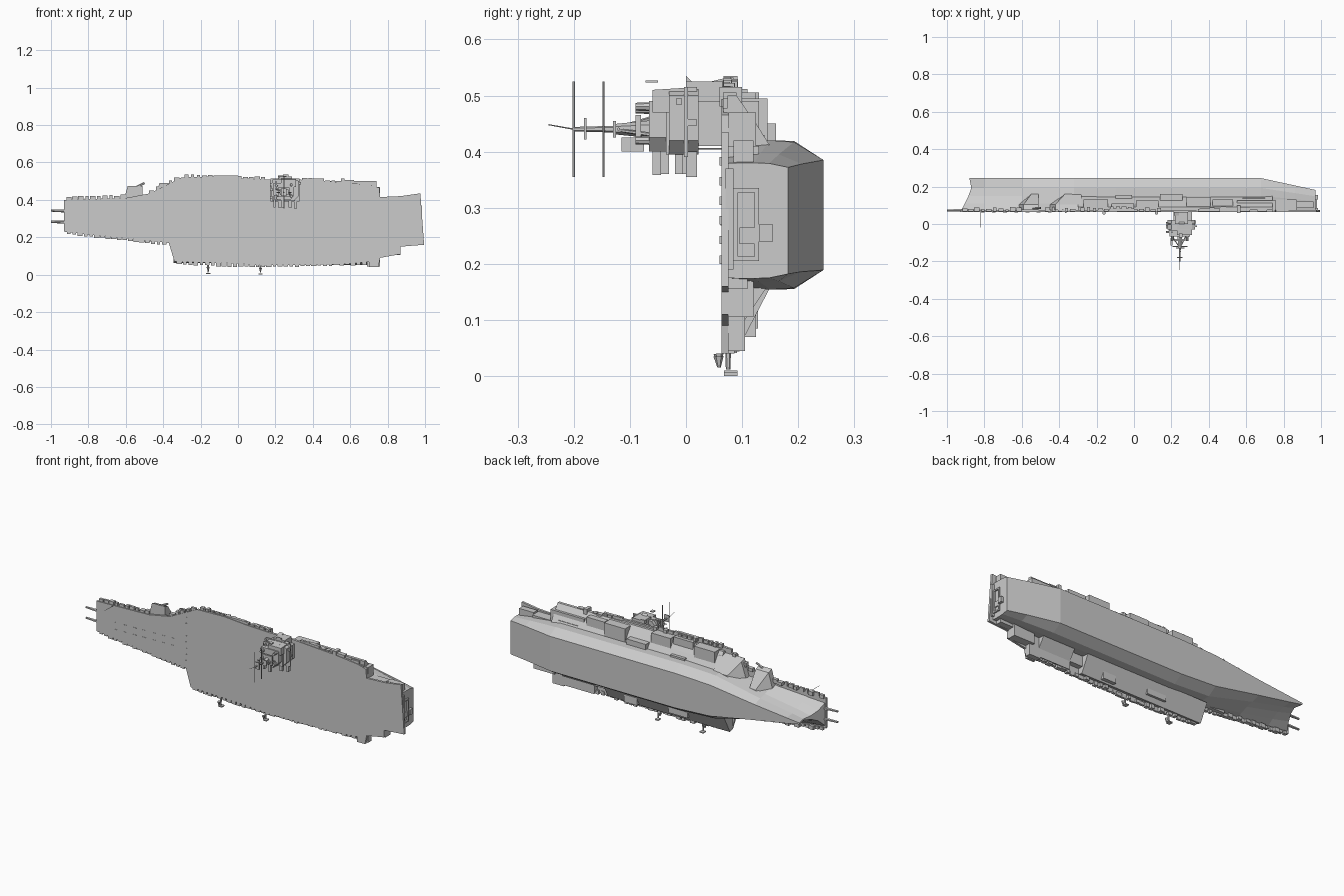
import bpy, bmesh, math, random
from mathutils import Vector, Matrix

random.seed(4)


def finish(name, bm):
    bmesh.ops.recalc_face_normals(bm, faces=bm.faces)
    me = bpy.data.meshes.new(name)
    bm.to_mesh(me)
    bm.free()
    ob = bpy.data.objects.new(name, me)
    bpy.context.collection.objects.link(ob)
    return ob


def loft(bm, rings):
    # Skin a list of equal closed rings and cap both ends
    vr = [[bm.verts.new(p) for p in r] for r in rings]
    n = len(vr[0])
    for a, b in zip(vr, vr[1:]):
        for i in range(n):
            j = (i + 1) % n
            bm.faces.new((a[i], a[j], b[j], b[i]))
    bm.faces.new(vr[0])
    bm.faces.new(vr[-1])


def prism_x(name, yz, x0, x1):
    bm = bmesh.new()
    loft(bm, [[(x, y, z) for y, z in yz] for x in (x0, x1)])
    return finish(name, bm)


def prism_y(name, xz, y0, y1):
    bm = bmesh.new()
    loft(bm, [[(x, y, z) for x, z in xz] for y in (y0, y1)])
    return finish(name, bm)


def boxes(name, items):
    # Each item is x0, x1, y0, y1, z0, z1
    bm = bmesh.new()
    for x0, x1, y0, y1, z0, z1 in items:
        loft(bm, [[(x0, y, z0), (x1, y, z0), (x1, y, z1), (x0, y, z1)] for y in (y0, y1)])
    return finish(name, bm)


def rods(name, items, sides=6):
    # Each item is start, end, start radius, end radius
    bm = bmesh.new()
    for a, b, r0, r1 in items:
        a, b = Vector(a), Vector(b)
        d = b - a
        m = Matrix.Translation((a + b) / 2) @ d.to_track_quat('Z', 'Y').to_matrix().to_4x4()
        bmesh.ops.create_cone(bm, cap_ends=True, segments=sides, radius1=r0, radius2=r1,
                              depth=d.length, matrix=m)
    return finish(name, bm)


# Hull: stations of half widths from deck to keel, with a raked stem and rising stern
levels = (0, .22, .46, .70, 1)
stem = (-.925, -.905, -.885, -.87, -.88)
stations = [
    (None, .308, .245, (.070, .030, .010, .004, .004)),
    (-.80, .304, .245, (.080, .052, .030, .020, .016)),
    (-.60, .297, .245, (.098, .085, .068, .058, .044)),
    (-.32, .289, .245, (.115, .122, .125, .122, .088)),
    (-.10, .287, .245, (.118, .130, .133, .132, .098)),
    (.68, .287, .245, (.118, .130, .133, .130, .098)),
    (.86, .282, .206, (.108, .112, .115, .113, .096)),
    (.97, .277, .182, (.102, .103, .103, .102, .095)),
]
rings = []
for x, zc, yb, hw in stations:
    pts = [(stem[i] if x is None else x, .07 + (yb - .07) * f, h)
           for i, (f, h) in enumerate(zip(levels, hw))]
    rings.append([(a, b, zc - h) for a, b, h in pts] + [(a, b, zc + h) for a, b, h in reversed(pts)])
bm = bmesh.new()
loft(bm, rings)
finish("hull", bm)

# Flight deck
deck = [(-.93, .23), (-.80, .215), (-.37, .17), (-.34, .07), (0, .06), (.12, .05), (.55, .055),
        (.70, .068), (.70, .04), (.75, .04), (.76, .09), (.87, .11), (.87, .15), (.995, .16),
        (.975, .435), (.87, .42), (.76, .415), (.755, .465), (.70, .48), (.55, .495), (.30, .51),
        (.15, .51), (0, .515), (-.13, .525), (-.30, .52), (-.40, .47), (-.47, .435), (-.60, .41),
        (-.93, .40)]
prism_y("flight_deck", deck, .063, .076)

# Port overhang with sloping underside
prism_x("port_overhang", [(.074, .07), (.10, .062), (.15, .158), (.074, .19)], -.345, .42)
prism_x("port_aft_overhang", [(.074, .07), (.105, .052), (.105, .10), (.145, .16), (.074, .19)], .50, .70)
boxes("port_galleries", [
    (.42, .50, .076, .105, .10, .18), (.69, .76, .075, .105, .045, .17),
    (.74, .87, .075, .12, .105, .19), (.85, .95, .076, .11, .155, .19),
    (-.10, .02, .115, .128, .085, .13), (.22, .30, .105, .125, .07, .13),
    (-.50, -.38, .076, .10, .178, .23)])

# Starboard overhang and its hanging compartments
prism_x("starboard_overhang", [(.074, .40), (.074, .50), (.09, .50), (.125, .45), (.15, .41)], -.30, .74)


def sponson(name, x0, x1, x2, zin, zout):
    bm = bmesh.new()
    loft(bm, [[(x0, .075, zin), (x2, .075, zin), (x2, .075, zout), (x0 + .03, .075, zout)],
              [(x0, .105, zin), (x2, .105, zin), (x2, .105, zout - .01), (x0 + .03, .105, zout - .01)],
              [(x1, .16, zin), (x2, .16, zin), (x2, .16, zin + .02), (x1, .16, zin + .02)]])
    return finish(name, bm)


sponson("bow_sponson", -.62, -.55, -.51, .36, .475)
sponson("forward_sponson", -.45, -.37, -.28, .39, .49)
boxes("starboard_compartments", [
    (-.27, -.14, .076, .13, .40, .505), (-.12, 0, .076, .11, .40, .512), (-.10, -.01, .11, .155, .39, .43),
    (.01, .13, .076, .125, .40, .505), (.14, .26, .076, .16, .39, .45), (.28, .41, .076, .145, .39, .495),
    (.42, .53, .076, .13, .39, .49), (.55, .76, .076, .125, .38, .47), (.58, .70, .125, .14, .38, .43),
    (.76, .87, .076, .13, .36, .41), (.87, .96, .085, .12, .36, .42)])
boxes("elevator_edges", [(-.13, .0, .066, .082, .51, .53), (.35, .46, .066, .082, .49, .515),
                         (.55, .57, .06, .10, .48, .515), (.57, .62, .066, .09, .49, .505),
                         (.66, .71, .066, .09, .47, .495)])

# Stern wall panels and openings
boxes("stern_panels", [
    (.965, .978, .085, .093, .21, .335), (.965, .978, .122, .130, .21, .335),
    (.965, .978, .085, .130, .205, .213), (.965, .978, .085, .130, .327, .335),
    (.965, .976, .095, .122, .235, .265), (.965, .985, .13, .155, .24, .27),
    (.94, .985, .07, .085, .19, .37)])

# Catwalks: broken rows of small boxes following the deck edges
walk = []
for (ax, az), (bx, bz), out in [((-.92, .23), (-.38, .172), -1), ((-.33, .07), (.12, .052), -1),
                                ((.12, .052), (.69, .068), -1), ((-.92, .40), (-.60, .412), 1),
                                ((-.48, .43), (-.31, .515), 1), ((-.29, .52), (.15, .508), 1),
                                ((.34, .505), (.74, .465), 1)]:
    n = int((bx - ax) / .03)
    for i in range(n):
        t = (i + .5) / n
        x, z = ax + (bx - ax) * t, az + (bz - az) * t
        w, d = random.uniform(.008, .015), random.uniform(.004, .011)
        walk.append((x - w, x + w, .067, random.uniform(.078, .095), min(z, z + out * d) - .006,
                     max(z, z + out * d) + .006))
boxes("catwalks", walk)

# Bow booms, catapult tracks and blast deflectors
rods("bow_booms", [((-.90, .074, z), (-1, .072, z + .003), .009, .006) for z in (.28, .34)])
boxes("catapult_marks", [(x / 100, x / 100 + .02, .0615, .064, z + x * .0002, z + x * .0002 + .003)
                         for z in (.285, .325) for x in range(-82, -40, 6)]
      + [(-.37, -.362, .060, .064, .20 + i * .035, .215 + i * .035) for i in range(9)])

# Edge masts and whip antennas
rods("edge_masts", [((x, .075, .065), (x, .075, .012), .006, .004) for x in (-.16, .12)]
     + [((x, y, z), (x, y + .001, z - .02), .009, .003) for x, y, z in ((-.16, .058, .04), (.12, .058, .035))]
     + [((-.82, .07, .405), (-.82, -.02, .405), .0015, .001),
        ((-.54, .085, .47), (-.50, .085, .49), .006, .006)])
boxes("edge_platforms", [(-.172, -.148, .068, .092, .004, .010), (.11, .13, .068, .092, 0, .006)])

# Island tower
boxes("island_base", [(.21, .31, .02, .065, .41, .49), (.22, .29, .0, .065, .49, .525)])
prism_y("island_body", [(.18, .42), (.20, .395), (.30, .395), (.325, .42), (.325, .50), (.30, .512),
                        (.20, .512), (.18, .49)], -.03, .022)
prism_y("island_bridge", [(.19, .425), (.21, .40), (.28, .40), (.30, .425), (.30, .49), (.19, .49)], -.066, -.03)
prism_x("island_funnel", [(-.06, .47), (-.06, .51), (.02, .515), (.02, .47)], .23, .31)
boxes("bridge_wings", [(.175, .33, -.004, .004, .39, .515), (.185, .305, -.036, -.030, .395, .508),
                       (.19, .20, -.05, -.03, .36, .42), (.23, .245, -.06, -.045, .358, .40),
                       (.27, .29, -.02, -.005, .36, .40), (.30, .315, 0, .02, .355, .40),
                       (.215, .23, -.01, .012, .36, .40), (.24, .26, -.072, -.05, .523, .527)])
prism_x("radar_fin", [(0, .51), (0, .535), (.02, .515), (.02, .51)], .24, .27)
prism_x("rear_fin", [(.045, .51), (.045, .525), (.065, .53), (.065, .50)], .215, .24)
boxes("island_fittings", [(x, x + random.uniform(.006, .018), y, y + random.uniform(.006, .016), z, z + .012)
                          for x, y, z in [(random.choice((.172, .318, .20, .26)), random.uniform(-.06, .01),
                                           random.uniform(.40, .50)) for _ in range(18)]])
rods("radar_domes", [((x, -.06, z), (x, -.09, z), .008, .007)
                     for x, z in ((.205, .42), (.205, .475), (.285, .42), (.285, .48))], 8)

# Mast, yardarms and dishes
rods("mast", [((.245, -.06, .44), (.245, -.13, .44), .016, .009), ((.245, -.13, .44), (.245, -.20, .44), .006, .004),
              ((.245, -.20, .44), (.245, -.245, .448), .0012, .001),
              ((.28, -.06, .43), (.25, -.12, .438), .004, .003), ((.20, -.06, .46), (.24, -.12, .443), .004, .003)])
rods("yardarms", [((.245, -.2, .355), (.245, -.2, .525), .002, .002),
                  ((.25, -.147, .355), (.25, -.147, .525), .002, .002),
                  ((.205, -.12, .44), (.285, -.12, .44), .003, .003)])
boxes("mast_platforms", [(.23, .26, -.182, -.177, .422, .46), (.225, .27, -.13, -.125, .425, .455),
                         (.215, .275, -.09, -.08, .415, .465), (.195, .205, -.115, -.075, .40, .425)])
